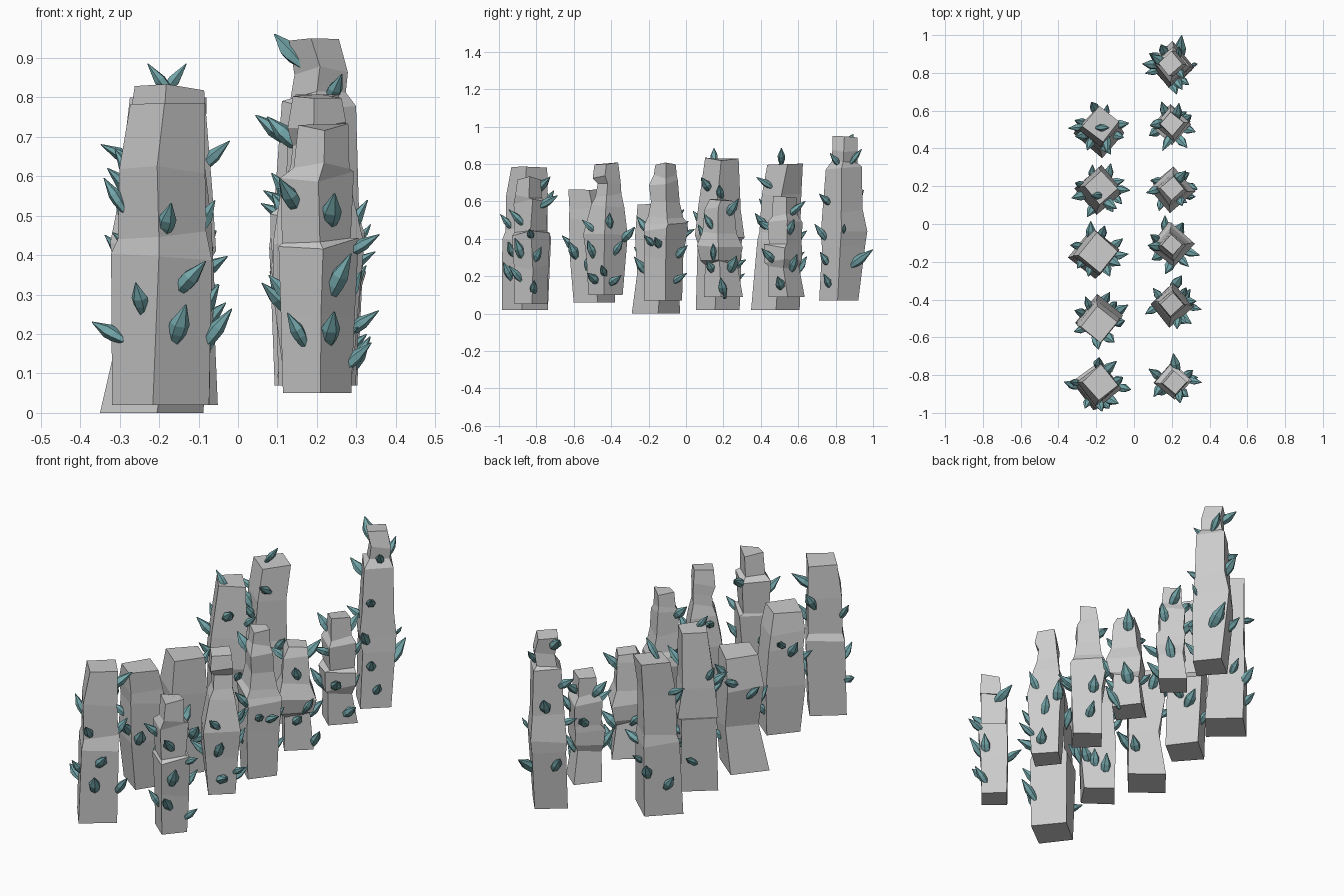
import bpy, bmesh, math, random
from mathutils import Vector

random.seed(7)
teal = bpy.data.materials.new("crystal_teal")
teal.diffuse_color = (0.17, 0.38, 0.40, 1)


def loft(bm, rings):
    """Skin equal-sized rings of points and cap both ends."""
    loops = [[bm.verts.new(p) for p in r] for r in rings]
    n = len(loops[0])
    for a, b in zip(loops, loops[1:]):
        for i in range(n):
            j = (i + 1) % n
            bm.faces.new((a[i], a[j], b[j], b[i]))
    bm.faces.new(loops[0][::-1])
    bm.faces.new(loops[-1])


def finish(bm, name, mat=None):
    bmesh.ops.recalc_face_normals(bm, faces=bm.faces)
    me = bpy.data.meshes.new(name)
    bm.to_mesh(me)
    bm.free()
    if mat:
        me.materials.append(mat)
    ob = bpy.data.objects.new(name, me)
    bpy.context.collection.objects.link(ob)


def at_height(prof, z):
    """Radius and centre of a pillar profile at height z."""
    for a, b in zip(prof, prof[1:]):
        if z <= b[0]:
            t = max(0, (z - a[0]) / max(b[0] - a[0], 1e-4))
            return [a[k] + (b[k] - a[k]) * t for k in (1, 2, 3)]
    return list(prof[-1][1:])


def add_crystal(bm, base, direction, length, width):
    """Faceted shard, thickest below the middle and tapering to a point."""
    q = direction.to_track_quat('Z', 'Y')
    spin = random.uniform(0, 6)
    rings = []
    for h, r in ((-0.45, 0.35), (-0.05, 0.95), (0.15, 1.0), (0.58, 0.08)):
        rings.append([base + q @ Vector((math.cos(spin + i * math.tau / 6) * r * width,
                                         math.sin(spin + i * math.tau / 6) * r * width * 0.8,
                                         h * length)) for i in range(6)])
    loft(bm, rings)


def pillar(tag, cx, cy, prof, shards, turn=0):
    """Four-sided rock pillar; profile rows are z, radius, x shift, y shift.
    Shards are (angle in degrees, height[, length])."""
    bm = bmesh.new()
    rings = []
    for k, (z, r, ox, oy) in enumerate(prof):
        end = k in (0, len(prof) - 1)
        ring = []
        for i in range(4):
            a = math.radians(turn + 90 * i + random.uniform(-4, 4))
            rr = r * random.uniform(0.97, 1.05)
            dz = 0 if k == 0 else random.uniform(-0.015, 0.005 if end else 0.015)
            ring.append((cx + ox + math.cos(a) * rr, cy + oy + math.sin(a) * rr, z + dz))
        rings.append(ring)
    loft(bm, rings)
    finish(bm, "rock_pillar_" + tag)

    bm = bmesh.new()
    for s in shards:
        a, z = math.radians(s[0]), s[1]
        length = s[2] if len(s) > 2 else random.uniform(0.105, 0.14)
        r, ox, oy = at_height(prof, z)
        rel = a - math.radians(turn)
        d = r / (abs(math.cos(rel)) + abs(math.sin(rel))) + 0.006
        out = Vector((math.cos(a), math.sin(a), 0))
        side = Vector((-out.y, out.x, 0)) * random.uniform(-0.5, 0.5)
        tilt = out + side + Vector((0, 0, random.uniform(0.5, 1.7)))
        add_crystal(bm, Vector((cx + ox, cy + oy, z)) + out * d, tilt.normalized(),
                    length, length * random.uniform(0.17, 0.22))
    finish(bm, "crystals_" + tag, teal)


def spread(n, z0, z1, start):
    """Shards wound around a pillar by the golden angle."""
    return [(start + i * 137.5, z0 + (z1 - z0) * ((i * 0.618 + 0.2) % 1)) for i in range(n)]


# left row: broad plain pillars, front to back
pillar("left_1", -0.195, -0.85,
       [(0.02, 0.125, 0, -0.01), (0.40, 0.13, 0, 0), (0.45, 0.112, 0.005, 0),
        (0.62, 0.11, 0.005, 0), (0.79, 0.095, 0.015, 0.01)],
       [(-120, 0.28), (-85, 0.48), (-50, 0.33), (-65, 0.21), (-5, 0.20, 0.14), (180, 0.20),
        (175, 0.54), (10, 0.48), (90, 0.60), (60, 0.68, 0.15)], -6)
pillar("left_2", -0.185, -0.50,
       [(0.06, 0.11, 0, 0.01), (0.30, 0.125, 0, 0), (0.50, 0.12, 0, -0.01),
        (0.57, 0.112, 0, -0.015), (0.66, 0.098, 0, -0.03)], spread(9, 0.15, 0.55, 20), 8)
pillar("left_3", -0.20, -0.15,
       [(0.00, 0.13, -0.015, -0.01), (0.22, 0.11, 0.01, 0), (0.42, 0.125, 0, 0),
        (0.59, 0.105, 0.01, 0)], spread(9, 0.12, 0.54, -30), 5)
pillar("left_4", -0.185, 0.18,
       [(0.02, 0.115, 0, -0.01), (0.38, 0.12, 0, 0), (0.42, 0.13, 0, 0), (0.56, 0.115, 0, 0),
        (0.83, 0.09, 0.01, 0.01)],
       spread(8, 0.15, 0.66, 60) + [(-60, 0.68), (0, 0.64)], -4)
pillar("left_5", -0.185, 0.50,
       [(0.02, 0.13, 0, -0.02), (0.38, 0.12, 0, 0), (0.44, 0.11, 0, 0), (0.64, 0.105, 0, 0.01),
        (0.80, 0.098, 0.01, 0.03)],
       spread(8, 0.15, 0.64, 100) + [(-65, 0.69), (180, 0.65)], 4)

# shards standing on the two highest left pillars
bm = bmesh.new()
for x, y, s in ((-0.18, 0.15, -0.75), (-0.18, 0.51, 0.75)):
    add_crystal(bm, Vector((x + 0.01 * s, y, 0.83)), Vector((s, 0, 1)).normalized(), 0.12, 0.02)
finish(bm, "top_crystals", teal)

# right row: slimmer pillars with ledges and stacked heads, front to back
pillar("right_1", 0.20, -0.83,
       [(0.05, 0.088, 0, 0), (0.25, 0.092, 0, 0), (0.43, 0.10, 0.005, 0), (0.445, 0.085, 0, 0),
        (0.60, 0.092, 0, 0), (0.625, 0.07, 0.01, -0.01), (0.73, 0.062, 0.015, -0.01)],
       [(-60, 0.50), (-50, 0.33, 0.15), (-65, 0.20, 0.13), (-130, 0.20), (-150, 0.54),
        (0, 0.42), (20, 0.30), (10, 0.13), (75, 0.59, 0.14), (160, 0.30)], 3)
pillar("right_2", 0.20, -0.43,
       [(0.10, 0.088, 0, 0), (0.30, 0.105, 0, 0), (0.42, 0.115, 0, 0), (0.58, 0.088, 0, 0.01),
        (0.63, 0.068, 0, 0.015), (0.69, 0.062, 0, 0.02), (0.73, 0.072, 0, 0.005),
        (0.81, 0.062, 0, 0.005)],
       [(-70, 0.46), (-60, 0.33), (-50, 0.18), (-5, 0.22), (30, 0.17), (45, 0.34), (10, 0.48),
        (80, 0.41), (150, 0.54), (190, 0.28)], -4)
pillar("right_3", 0.20, -0.11,
       [(0.07, 0.10, 0, -0.01), (0.30, 0.105, 0, -0.01), (0.45, 0.118, 0, 0),
        (0.49, 0.115, 0, 0), (0.51, 0.095, 0, 0), (0.60, 0.078, 0, 0), (0.70, 0.075, 0, -0.01),
        (0.73, 0.06, 0, 0), (0.81, 0.055, 0, 0)],
       [(-55, 0.38), (-20, 0.37), (60, 0.18), (70, 0.32), (180, 0.70), (160, 0.50),
        (215, 0.25), (110, 0.42), (265, 0.46)], 5)
pillar("right_4", 0.20, 0.19,
       [(0.09, 0.10, 0, 0.01), (0.27, 0.085, 0, 0), (0.29, 0.105, 0, -0.01),
        (0.37, 0.12, 0, -0.01), (0.43, 0.09, 0, -0.01), (0.57, 0.08, 0, -0.01),
        (0.61, 0.062, 0, 0)],
       [(-55, 0.24), (-20, 0.32), (0, 0.13), (50, 0.25, 0.14), (60, 0.55, 0.15), (-50, 0.48),
        (180, 0.53), (150, 0.28), (230, 0.35)], -5)
pillar("right_5", 0.20, 0.53,
       [(0.09, 0.095, 0, 0.01), (0.25, 0.08, 0, -0.01), (0.28, 0.10, 0, -0.01),
        (0.36, 0.10, 0, -0.01), (0.38, 0.085, 0, 0), (0.50, 0.095, 0, 0), (0.53, 0.07, 0, 0),
        (0.63, 0.062, 0, 0)],
       [(-60, 0.30), (-20, 0.15), (50, 0.25, 0.14), (20, 0.45), (60, 0.55, 0.14),
        (180, 0.55), (200, 0.28), (120, 0.40), (-100, 0.46)], 4)
pillar("right_6", 0.20, 0.83,
       [(0.07, 0.105, 0, -0.01), (0.36, 0.115, 0, 0.01), (0.43, 0.122, 0, 0.015),
        (0.55, 0.106, 0, 0.01), (0.78, 0.095, 0.005, 0.015), (0.805, 0.07, 0.005, 0.02),
        (0.87, 0.066, 0.01, 0.02), (0.955, 0.064, -0.008, 0.02)],
       [(-75, 0.60), (-85, 0.42), (-70, 0.28), (-50, 0.16), (62, 0.28, 0.18),
        (0, 0.45, 0.06), (-50, 0.81), (60, 0.83), (168, 0.91, 0.13), (180, 0.71), (200, 0.50),
        (150, 0.30), (120, 0.60)], -4)
